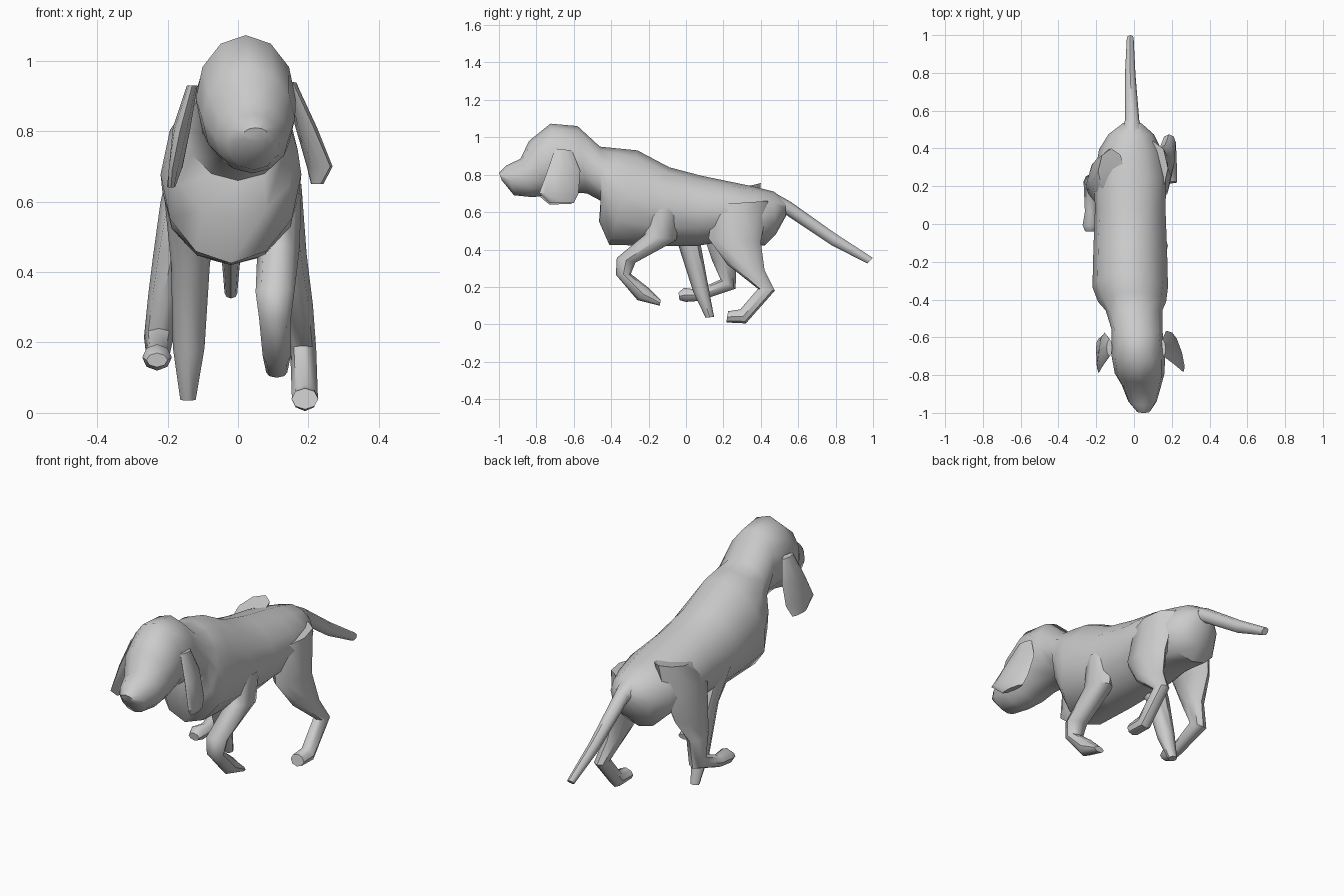
import bpy, bmesh
from math import sin, cos, pi, radians
from mathutils import Vector


def loft(name, rings, n=8):
    """Skin oval rings: (x, y1, z1, y2, z2, half_width[, x shift of second edge])."""
    bm = bmesh.new()
    loops = []
    for x, y1, z1, y2, z2, w, *dx in rings:
        a = Vector((x, y1, z1))
        b = Vector((x + (dx[0] if dx else 0), y2, z2))
        mid, half = (a + b) / 2, (a - b) / 2
        loops.append([bm.verts.new(mid + half * cos(2 * pi * i / n)
                                   + Vector((w * sin(2 * pi * i / n), 0, 0)))
                      for i in range(n)])
    for p, q in zip(loops, loops[1:]):
        for i in range(n):
            j = (i + 1) % n
            bm.faces.new((p[i], p[j], q[j], q[i]))
    bm.faces.new(loops[0])
    bm.faces.new(loops[-1])
    bmesh.ops.recalc_face_normals(bm, faces=bm.faces)
    me = bpy.data.meshes.new(name)
    bm.to_mesh(me)
    bm.free()
    ob = bpy.data.objects.new(name, me)
    bpy.context.collection.objects.link(ob)
    bpy.ops.object.select_all(action='DESELECT')
    ob.select_set(True)
    bpy.context.view_layer.objects.active = ob
    bpy.ops.object.shade_smooth_by_angle(angle=radians(45))
    return ob


# Head, neck and torso: top edge, bottom edge, half width
loft("body", [
    (.05, -1.0, .81, -.985, .77, .035),
    (.045, -.96, .85, -.92, .69, .075),
    (.04, -.885, .885, -.82, .68, .105),
    (.03, -.84, .98, -.74, .69, .132),
    (.022, -.725, 1.073, -.66, .71, .142),
    (.015, -.58, 1.06, -.53, .70, .135),
    (.0, -.46, .95, -.455, .66, .15),
    (-.01, -.36, .94, -.465, .55, .18),
    (-.02, -.26, .93, -.41, .425, .20),
    (-.02, -.09, .84, -.18, .42, .195),
    (-.02, .08, .795, .06, .42, .187),
    (-.02, .25, .76, .25, .45, .19),
    (-.02, .37, .735, .42, .42, .165),
    (-.015, .47, .71, .48, .48, .12),
    (-.01, .53, .66, .535, .58, .05)], 12)

# Tail
loft("tail", [
    (-.01, .48, .70, .50, .58, .06),
    (-.01, .56, .655, .535, .585, .038),
    (-.02, .80, .485, .775, .425, .028),
    (-.02, 1.0, .355, .97, .325, .018)])

# Ears: front edge, back edge, thickness
loft("right_ear", [
    (.155, -.70, .94, -.61, .93, .015, -.005),
    (.215, -.745, .81, -.565, .82, .022, -.045),
    (.262, -.785, .70, -.575, .70, .022, -.06),
    (.235, -.73, .65, -.60, .65, .015, -.02)])
loft("left_ear", [
    (-.13, -.70, .93, -.61, .93, .015),
    (-.165, -.75, .80, -.575, .82, .025, .01),
    (-.187, -.79, .69, -.59, .70, .018, .02),
    (-.19, -.73, .64, -.61, .645, .012)])

# Legs: front edge, back edge, half width, each in its running pose
loft("right_front_leg", [
    (.12, -.19, .62, -.04, .62, .06),
    (.115, -.22, .48, -.05, .45, .06),
    (.105, -.37, .355, -.27, .33, .055),
    (.105, -.375, .265, -.295, .27, .045),
    (.11, -.26, .13, -.20, .195, .04),
    (.11, -.14, .10, -.135, .13, .03)])
loft("left_front_leg", [
    (-.13, -.2, .62, .02, .62, .08),
    (-.135, -.04, .42, .08, .42, .055),
    (-.14, .04, .17, .12, .20, .045),
    (-.142, .105, .035, .15, .04, .022)])
loft("right_back_leg", [
    (.10, .15, .64, .44, .66, .08),
    (.135, .12, .46, .40, .44, .06),
    (.165, .22, .32, .42, .29, .048),
    (.185, .385, .19, .475, .18, .037),
    (.19, .29, .08, .32, .005, .037),
    (.19, .225, .07, .215, .01, .038)])
loft("left_back_leg", [
    (-.12, .16, .70, .40, .755, .07),
    (-.15, .06, .60, .39, .60, .07),
    (-.185, .10, .46, .35, .45, .055),
    (-.21, .14, .34, .27, .33, .045),
    (-.225, .185, .24, .265, .19, .042),
    (-.228, .06, .185, .07, .125, .032),
    (-.23, -.01, .195, .0, .12, .042),
    (-.23, -.04, .17, -.035, .13, .03)])
